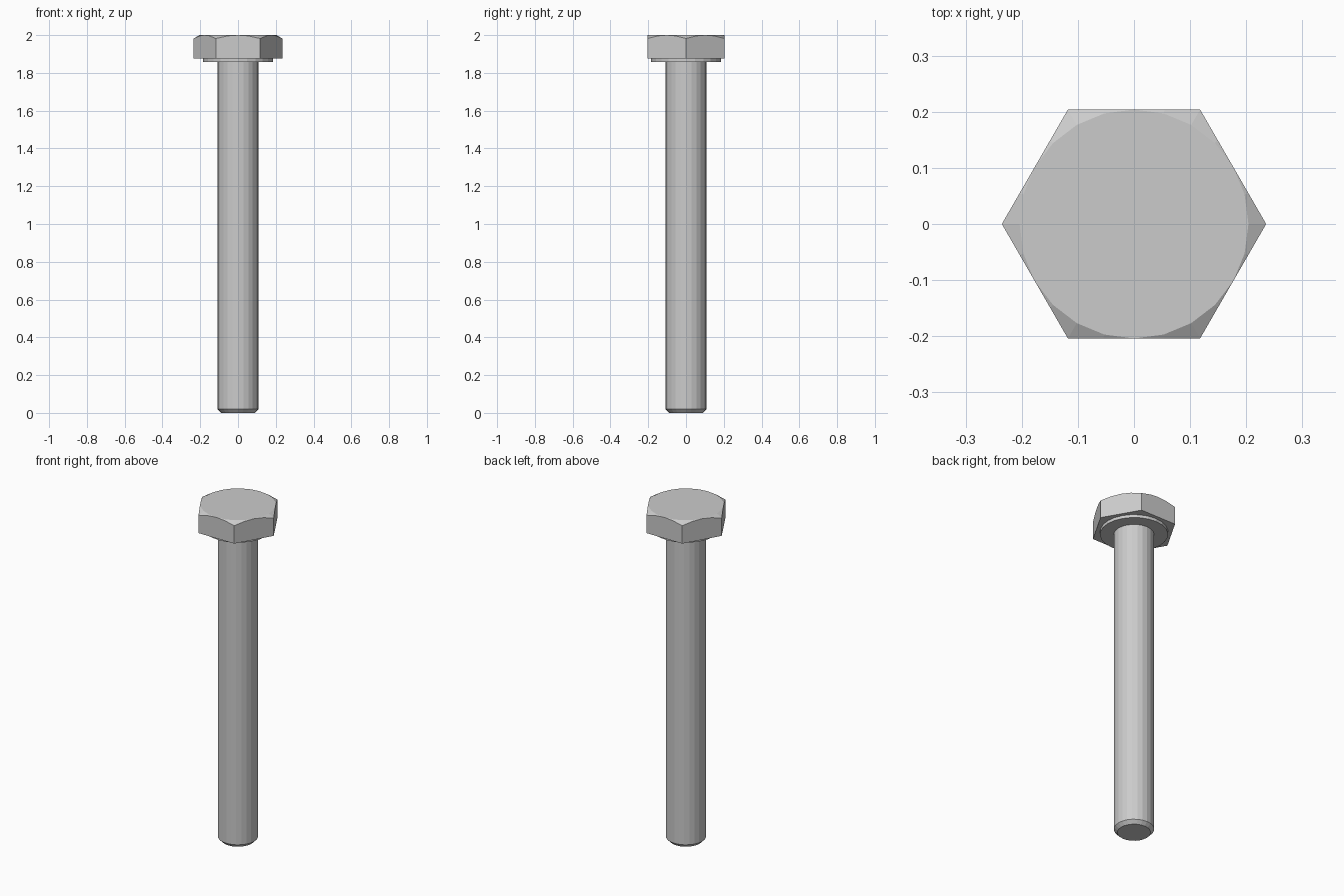
import bpy, bmesh
from math import cos, sin, tan, pi, radians

if "Cube" in bpy.data.objects:
    bpy.data.objects.remove(bpy.data.objects["Cube"])

SEG = 24
APOTHEM = 0.204      # half the distance across the flats
TOP = 2.0
CHAMFER = tan(radians(30))


def circle(r, z):
    return [(r * cos(2 * pi * i / SEG), r * sin(2 * pi * i / SEG), z) for i in range(SEG)]


def hexagon(z, chamfered=False):
    pts = []
    for i in range(SEG):
        a = 2 * pi * i / SEG
        r = APOTHEM / cos(a % (pi / 3) - pi / 6)
        drop = (r - APOTHEM) * CHAMFER if chamfered else 0
        pts.append((r * cos(a), r * sin(a), z - drop))
    return pts


def loft(name, rings):
    """Skin a stack of rings, bottom to top, and cap both ends."""
    bm = bmesh.new()
    loops = [[bm.verts.new(p) for p in ring] for ring in rings]
    for lo, hi in zip(loops, loops[1:]):
        for i in range(SEG):
            j = (i + 1) % SEG
            bm.faces.new((lo[i], lo[j], hi[j], hi[i]))
    bm.faces.new(loops[0][::-1])
    bm.faces.new(loops[-1])
    bmesh.ops.remove_doubles(bm, verts=bm.verts, dist=1e-5)
    bmesh.ops.dissolve_limit(bm, angle_limit=radians(0.5), verts=bm.verts, edges=bm.edges)
    bmesh.ops.recalc_face_normals(bm, faces=bm.faces)
    mesh = bpy.data.meshes.new(name)
    bm.to_mesh(mesh)
    bm.free()
    obj = bpy.data.objects.new(name, mesh)
    bpy.context.collection.objects.link(obj)
    return obj


# Hex head with washer face below and conical chamfer on top
loft("hex_head", [
    circle(0.184, 1.857),
    circle(0.184, 1.875),
    hexagon(1.875),
    hexagon(TOP, chamfered=True),
    circle(APOTHEM, TOP),
])

# Plain shank with chamfered tip, ending just inside the head
loft("shank", [
    circle(0.09, 0.0),
    circle(0.109, 0.02),
    circle(0.109, 1.86),
])
